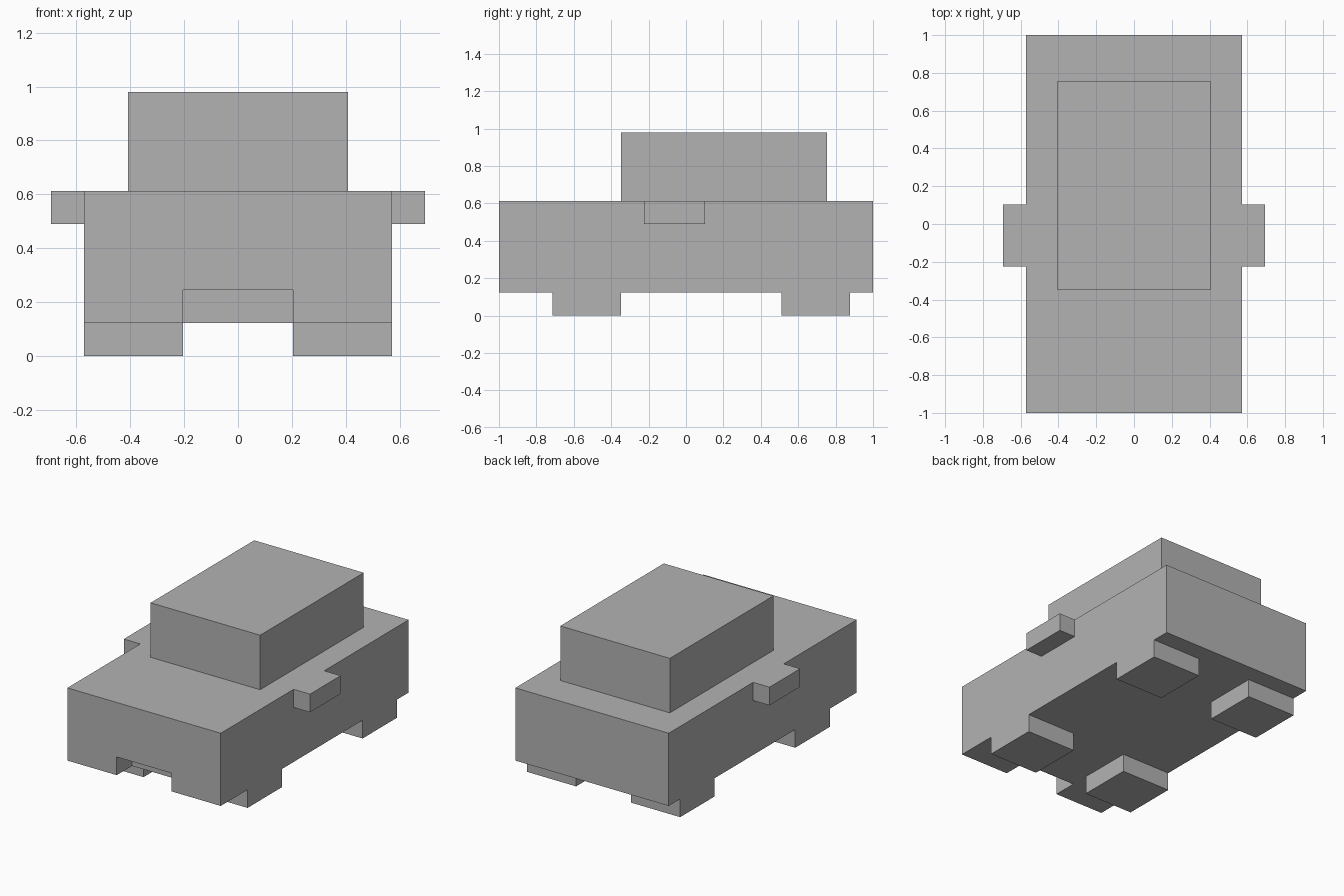
import bpy
import bmesh
from mathutils import Vector

cube = bpy.data.objects.get("Cube")
if cube:
    bpy.data.objects.remove(cube, do_unlink=True)

U = 2 / 49  # block grid step

grey = bpy.data.materials.new("plain grey")
grey.use_nodes = True
colour = (0.45, 0.45, 0.45, 1)
grey.diffuse_color = colour
grey.node_tree.nodes["Principled BSDF"].inputs["Base Color"].default_value = colour


def finish(name, bm):
    bmesh.ops.recalc_face_normals(bm, faces=bm.faces)
    mesh = bpy.data.meshes.new(name)
    bm.to_mesh(mesh)
    bm.free()
    mesh.materials.append(grey)
    obj = bpy.data.objects.new(name, mesh)
    bpy.context.collection.objects.link(obj)
    return obj


def block(name, x, y, z):
    """Box from (low, high) spans in grid steps."""
    bm = bmesh.new()
    bmesh.ops.create_cube(bm, size=1)
    for v in bm.verts:
        v.co = Vector([(a + b) / 2 + c * (b - a) for (a, b), c in zip((x, y, z), v.co)]) * U
    return finish(name, bm)


# Body with a notch cut under the front bumper
body = block("body", (-14, 14), (-24.5, 24.5), (3, 15))
notch = block("notch_cutter", (-5, 5), (-26, -20.5), (2, 6))
notch.hide_render = True
notch.hide_set(True)
cut = body.modifiers.new("bumper notch", "BOOLEAN")
cut.operation = "DIFFERENCE"
cut.solver = "EXACT"
cut.object = notch
bpy.context.view_layer.objects.active = body
bpy.ops.object.modifier_apply(modifier=cut.name)
bpy.data.objects.remove(notch, do_unlink=True)

# Cabin
block("cabin", (-10, 10), (-8.5, 18.5), (15, 24))

# Mirrors and wheels on both sides
for side, s in (("left", 1), ("right", -1)):
    def span(a, b):
        return tuple(sorted((s * a, s * b)))
    block(side + "_mirror", span(14, 17), (-5.5, 2.5), (12, 15))
    for end, y in (("front", (-17.5, -8.5)), ("rear", (12.5, 21.5))):
        block(f"{end}_{side}_wheel", span(5, 14), y, (0, 3))
